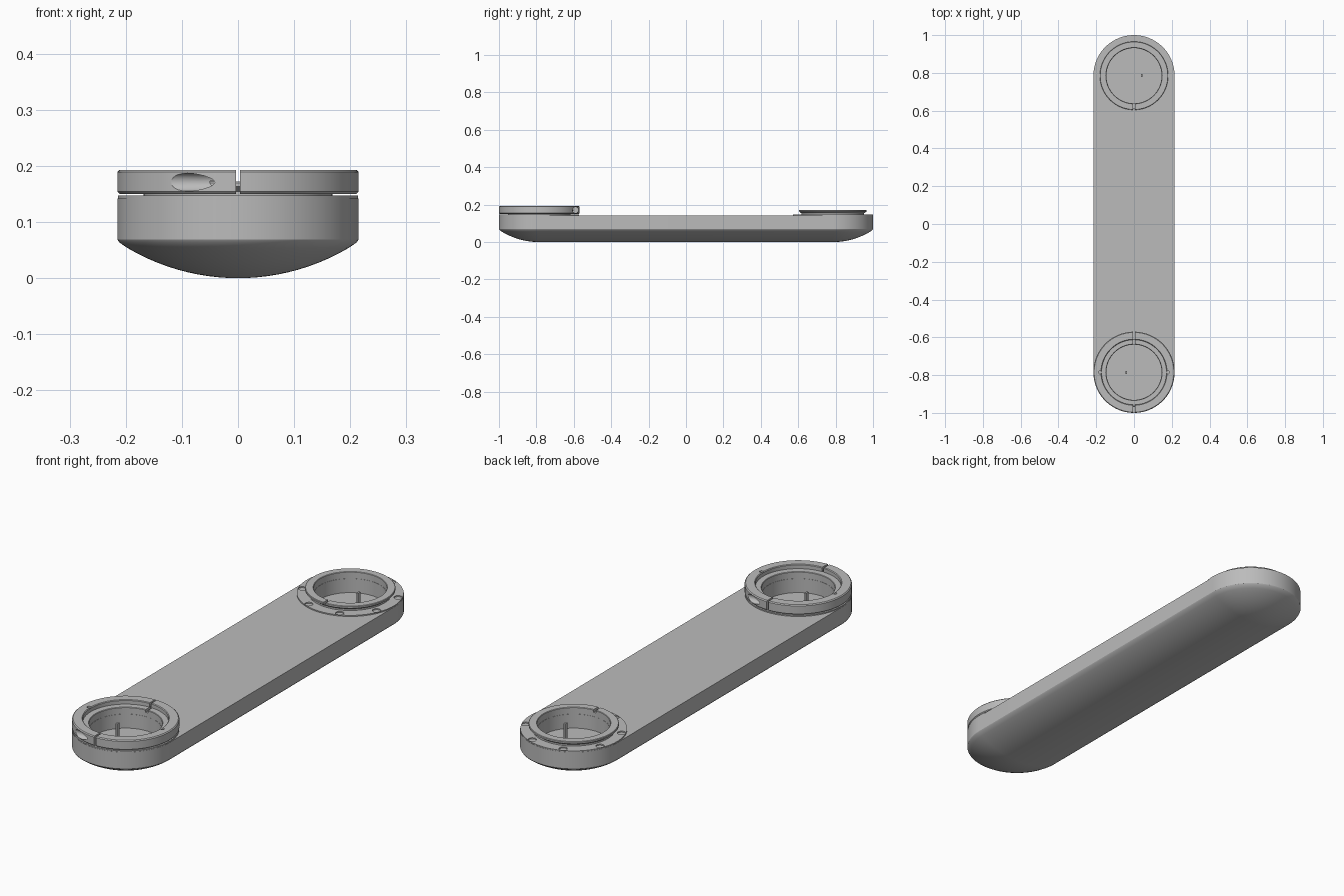
import bpy, bmesh, math
from mathutils import Matrix, Vector

if "Cube" in bpy.data.objects:
    bpy.data.objects.remove(bpy.data.objects["Cube"])

RADIUS, END = 0.215, 0.785
BODY_TOP, FLOOR = 0.142, 0.08

grey = bpy.data.materials.new("plain grey")
grey.use_nodes = True
colour = (0.5, 0.5, 0.5, 1)
grey.diffuse_color = colour
grey.node_tree.nodes["Principled BSDF"].inputs["Base Color"].default_value = colour


def finish(name, bm):
    bmesh.ops.remove_doubles(bm, verts=bm.verts, dist=1e-5)
    bmesh.ops.recalc_face_normals(bm, faces=bm.faces)
    mesh = bpy.data.meshes.new(name)
    bm.to_mesh(mesh)
    bm.free()
    mesh.materials.append(grey)
    ob = bpy.data.objects.new(name, mesh)
    bpy.context.collection.objects.link(ob)
    return ob


def lathe(name, profile, y, steps=96):
    """Spin a closed (radius, height) profile about a vertical axis."""
    bm = bmesh.new()
    rings = []
    for i in range(steps):
        a = math.tau * i / steps
        rings.append([bm.verts.new((r * math.cos(a), y + r * math.sin(a), z))
                      for r, z in profile])
    n = len(profile)
    for i in range(steps):
        p, q = rings[i], rings[(i + 1) % steps]
        for k in range(n):
            bm.faces.new((p[k], q[k], q[(k + 1) % n], p[(k + 1) % n]))
    return finish(name, bm)


def cylinder(name, centre, radius, depth, axis="Z", steps=24):
    bm = bmesh.new()
    turn = Matrix.Rotation(math.pi / 2, 4, "Y") if axis == "X" else Matrix()
    bmesh.ops.create_cone(bm, cap_ends=True, segments=steps, radius1=radius,
                          radius2=radius, depth=depth,
                          matrix=Matrix.Translation(centre) @ turn)
    return finish(name, bm)


def box(name, centre, size):
    bm = bmesh.new()
    bmesh.ops.create_cube(bm, size=1, matrix=Matrix.Translation(centre)
                          @ Matrix.Diagonal((*size, 1)))
    return finish(name, bm)


def cut(ob, cutters):
    for c in cutters:
        mod = ob.modifiers.new("cut", "BOOLEAN")
        mod.operation, mod.solver, mod.object = "DIFFERENCE", "EXACT", c
        bpy.context.view_layer.objects.active = ob
        bpy.ops.object.modifier_apply(modifier=mod.name)
        bpy.data.objects.remove(c)


def smooth(ob, angle=30):
    bpy.ops.object.select_all(action="DESELECT")
    ob.select_set(True)
    bpy.context.view_layer.objects.active = ob
    bpy.ops.object.shade_smooth_by_angle(angle=math.radians(angle))


# Link body: round-ended slab with a domed underside
def link_body():
    bm = bmesh.new()
    rise, half = 0.065, 48
    dome = (RADIUS ** 2 + rise ** 2) / (2 * rise)
    profile = []
    for i in range(13):
        r = RADIUS * i / 12
        profile.append((r, dome - math.sqrt(dome ** 2 - r ** 2)))
    profile[-1] = (RADIUS - 0.003, rise - 0.001)
    profile += [(RADIUS, rise + 0.004), (RADIUS, BODY_TOP)]
    rings = []
    for r, z in profile:
        ring = []
        for side in (1, -1):
            for i in range(half + 1):
                a = math.pi * i / half
                ring.append(bm.verts.new((side * r * math.cos(a),
                                          side * (END + r * math.sin(a)), z)))
        rings.append(ring)
    n = len(rings[0])
    for p, q in zip(rings, rings[1:]):
        for k in range(n):
            bm.faces.new((p[k], p[(k + 1) % n], q[(k + 1) % n], q[k]))
    bm.faces.new(rings[-1])
    return finish("link_body", bm)


body = link_body()
cut(body, [cylinder("bore_cutter", (0, s * END, FLOOR + 0.1), 0.146, 0.2, steps=96)
           for s in (1, -1)])
smooth(body)

# Parts shared by both joints
for end, s in (("front", -1), ("back", 1)):
    y = s * END

    pad = lathe(end + "_joint_pad",
                [(0.147, BODY_TOP - 0.02), (RADIUS - 0.001, BODY_TOP - 0.02),
                 (RADIUS - 0.001, 0.147), (0.147, 0.147)], y)
    if end == "back":
        holes = []
        for k in range(8):
            a = math.tau * (k + 0.5) / 8
            holes.append(cylinder("bolt_cutter", (0.197 * math.cos(a),
                                  y + 0.197 * math.sin(a), 0.147), 0.017, 0.016))
        cut(body, [])
        cut(pad, holes)
    smooth(pad)

    flange = lathe(end + "_joint_flange",
                   [(0.147, 0.14), (0.168, 0.14), (0.168, 0.154), (0.181, 0.163),
                    (0.181, 0.170), (0.179, 0.172), (0.149, 0.172), (0.147, 0.170)], y)
    cut(flange, [box("key_cutter", (0, y - s * 0.165, 0.17), (0.012, 0.06, 0.02))])
    smooth(flange)

    # Small contact post standing in the socket
    box(end + "_contact_post", (s * 0.04, y, (FLOOR + 0.16) / 2),
        (0.008, 0.016, 0.16 - FLOOR))

# Split clamp ring around the front flange
y = -END
clamp = lathe("clamp_ring",
              [(0.186, 0.150), (0.211, 0.150), (RADIUS, 0.154), (RADIUS, 0.189),
               (0.211, 0.193), (0.175, 0.193), (0.172, 0.190), (0.172, 0.174),
               (0.186, 0.174)], y)
cutters = [box("split_cutter", (0, y, 0.17), (0.008, 0.5, 0.1))]
for s in (1, -1):
    cutters.append(cylinder("screw_cutter", (s * 0.14, y + s * 0.195, 0.171),
                            0.016, 0.2, "X"))
    cutters.append(cylinder("pin_cutter", (s * 0.18, y, 0.193), 0.008, 0.03))
cut(clamp, cutters)
smooth(clamp)
